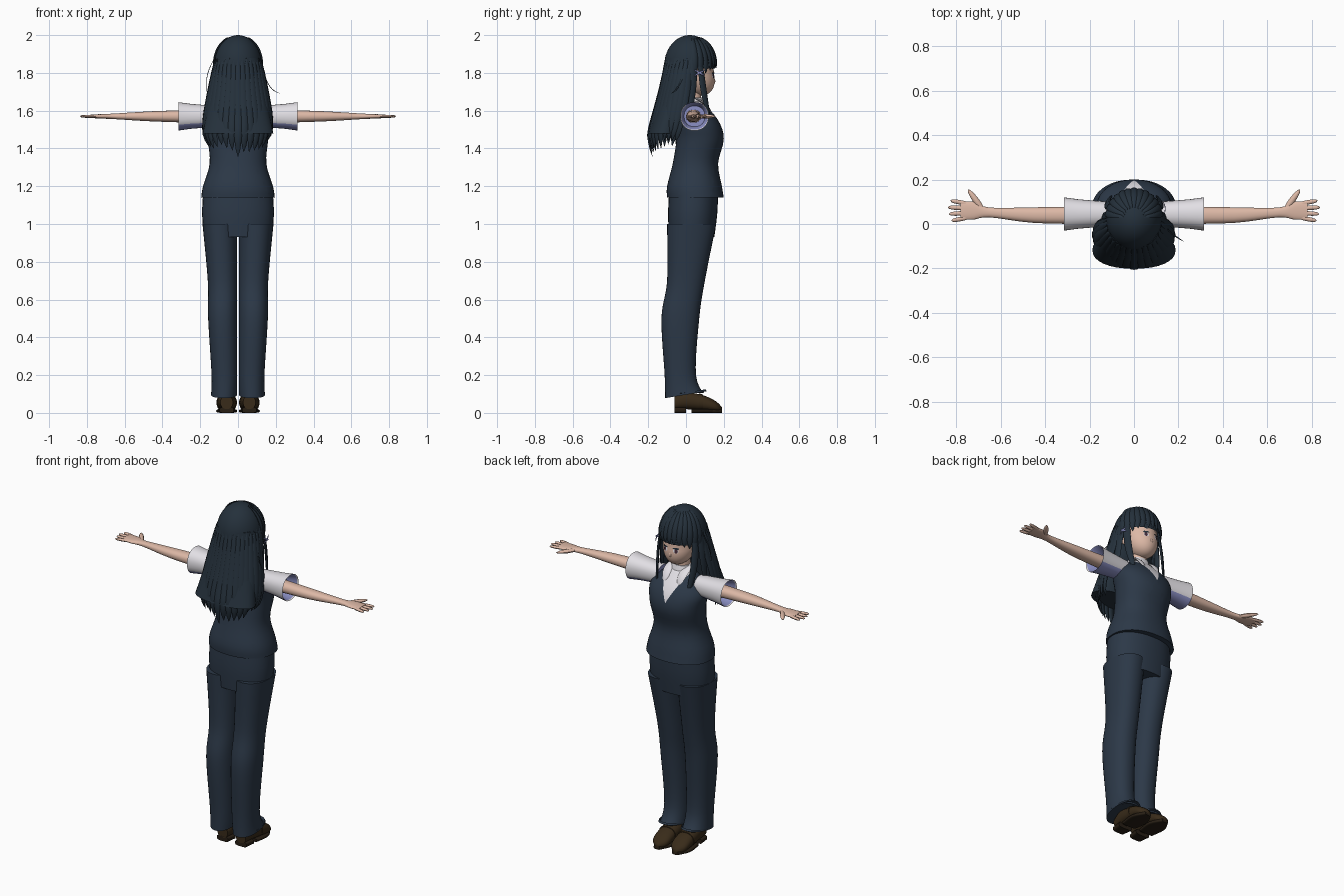
import bpy, bmesh, random
from math import sin, cos, pi, radians
from mathutils import Vector, Matrix

random.seed(4)
if "Cube" in bpy.data.objects:
    bpy.data.objects.remove(bpy.data.objects["Cube"])


def material(name, *rgb):
    mat = bpy.data.materials.new(name)
    mat.use_nodes = True
    mat.diffuse_color = (*rgb, 1)
    mat.node_tree.nodes["Principled BSDF"].inputs["Base Color"].default_value = (*rgb, 1)
    return mat


HAIR = material("blue_black_hair", .018, .03, .044)
CLOTH = material("navy_cloth", .025, .04, .064)
SKIN = material("skin", .72, .48, .38)
WHITE = material("white_shirt", .76, .74, .78)
LAVENDER = material("lavender_lining", .26, .28, .56)
LEATHER = material("brown_leather", .04, .024, .01)
SOLE = material("dark_sole", .02, .013, .007)
IRIS = material("plum_iris", .06, .025, .04)
LIP = material("lip", .5, .2, .17)

SIDES = (-1, 1)
SHOULDER_HEIGHT = 1.57
SHOE_CENTRE = .06
LEG_GAP = .004


def finish(name, bm, *mats):
    mesh = bpy.data.meshes.new(name)
    bm.to_mesh(mesh)
    bm.free()
    for mat in mats:
        mesh.materials.append(mat)
    part = bpy.data.objects.new(name, mesh)
    bpy.context.collection.objects.link(part)
    bpy.ops.object.select_all(action="DESELECT")
    part.select_set(True)
    bpy.context.view_layer.objects.active = part
    bpy.ops.object.shade_smooth_by_angle(angle=radians(50))
    return part


def bridge(rings, capped=True):
    # join equal rings of points into a tube
    bm = bmesh.new()
    loops = [[bm.verts.new(point) for point in ring] for ring in rings]
    for low, high in zip(loops, loops[1:]):
        for i in range(len(low)):
            bm.faces.new((low[i - 1], low[i], high[i], high[i - 1]))
    bm.faces.new(loops[0])
    if capped:
        bm.faces.new(loops[-1])
    bmesh.ops.recalc_face_normals(bm, faces=bm.faces)
    return bm


def smooth_rows(rows, steps):
    # Catmull-Rom interpolation of every column
    last = len(rows) - 1
    result = []
    for i in range(last):
        near = [rows[max(0, min(last, i + k))] for k in (-1, 0, 1, 2)]
        for t in (step / steps for step in range(steps)):
            result.append([b + t / 2 * (c - a + t * (2 * a - 5 * b + 4 * c - d + t * (3 * (b - c) + d - a)))
                           for a, b, c, d in zip(*near)])
    return result + [rows[-1]]


def loft(rows, place, steps=4, sides=32, power=.9):
    # rows: position, first half size, middle, second half size
    rings = []
    for position, first, middle, second in smooth_rows(rows, steps):
        ring = []
        for angle in (2 * pi * i / sides for i in range(sides)):
            c, s = cos(angle), sin(angle)
            c, s = (abs(c) ** power * (1 if c > 0 else -1), abs(s) ** power * (1 if s > 0 else -1))
            ring.append(place(position, first, first * c, middle + second * s))
        rings.append(ring)
    return bridge(rings)


def upright(side=0):
    return lambda z, half, x, y: (side * (half + LEG_GAP) + x, y, z)


def sideways(side):
    return lambda x, half, z, y: (side * x, y, SHOULDER_HEIGHT + z)


def lengthways(side):
    return lambda y, half, x, z: (side * SHOE_CENTRE + x, y, z)


def strand(name, path, width, mat, flat=.4, out=None, taper=.5, steps=14):
    # flattened tube along path(t), narrowing at both ends
    points = [Vector(path(i / steps)) for i in range(steps + 1)]
    rings = []
    for i, point in enumerate(points):
        along = (points[min(i + 1, steps)] - points[max(i - 1, 0)]).normalized()
        across = along.cross(Vector(out or (point.x, point.y, 0))).normalized()
        normal = across.cross(along)
        w = width * max(sin(pi * i / steps), .001) ** taper
        rings.append([point + w * (across * cos(a) + normal * flat * sin(a))
                      for a in (pi * k / 4 for k in range(8))])
    return finish(name, bridge(rings), mat)


def bow(start, end, bend=(0, 0, 0)):
    return lambda t: Vector(start).lerp(Vector(end), t) + Vector(bend) * sin(pi * t)


def ball(centre, radii):
    bm = bmesh.new()
    bmesh.ops.create_uvsphere(bm, u_segments=40, v_segments=28, radius=1,
                              matrix=Matrix.Translation(centre) @ Matrix.Diagonal((*radii, 1)))
    return bm


# Vest, cut along a V neckline that shows the shirt
vest = loft([(1.14, .195, .05, .15), (1.2, .185, .045, .145), (1.32, .15, .05, .12), (1.45, .16, .075, .125),
             (1.55, .165, .06, .11), (1.65, .06, .04, .045)], upright(), sides=40)
neckline = Vector((0, 0, 1.485))
for s in SIDES:
    bmesh.ops.bisect_plane(vest, geom=vest.verts[:] + vest.edges[:] + vest.faces[:],
                           plane_co=neckline, plane_no=(s, 0, -.5))
for face in vest.faces:
    c = face.calc_center_median()
    face.material_index = int(c.y > .04 and abs(c.x) < (c.z - neckline.z) / 2)
finish("vest", vest, CLOTH, WHITE)

# Neck and collar
finish("neck", loft([(1.6, .05, .03, .05), (1.74, .045, .03, .05)], upright()), SKIN)
finish("collar", loft([(1.62, .07, .035, .065), (1.67, .056, .03, .055)], upright()), WHITE)
for s in SIDES:
    strand("collar_flap", bow((s * .06, .04, 1.67), (s * .045, .14, 1.58), (0, .01, .01)), .025, WHITE,
           flat=.25, out=(0, 1, 1))

# Trousers with slanted hems
finish("trouser_hips", loft([(.93, .18, .03, .12), (1.05, .19, .035, .13), (1.16, .185, .04, .13)],
                            upright()), CLOTH)
for s in SIDES:
    leg = loft([(.08, .07, 0, .11), (.2, .068, -.03, .083), (.5, .077, -.03, .1), (.7, .078, 0, .1),
                (1, .092, .03, .13)], upright(s), steps=6)
    for v in leg.verts:
        if v.co.z < .1:
            v.co.z += (v.co.y + .1) / 6
    finish("trouser_leg", leg, CLOTH)

# Loafers
for s in SIDES:
    finish("shoe", loft([(-.06, .033, .055, .035), (0, .045, .065, .045), (.1, .052, .05, .04),
                         (.16, .045, .033, .027), (.19, .01, .02, .01)], lengthways(s)), LEATHER)
    finish("shoe_strap", loft([(.07, .053, .058, .045), (.09, .055, .055, .042)], lengthways(s)), LEATHER)
    finish("shoe_sole", loft([(.03, .045, .01, .01), (.12, .055, .01, .01), (.19, .02, .01, .01)],
                             lengthways(s), power=.5), SOLE)
    finish("shoe_heel", loft([(-.06, .037, .015, .015), (0, .045, .015, .015)], lengthways(s),
                             power=.5), SOLE)

# Short sleeves, turned in at the cuff, with lavender lining and underside
for s in SIDES:
    cuffs = [(.12, .055), (.25, .066), (.315, .075), (.31, .07), (.25, .055)]
    sleeve = loft([(x, r, .045, r) for x, r in cuffs], sideways(s), steps=1)
    for i, face in enumerate(sleeve.faces):
        face.material_index = int(i >= 3 * 32 or face.normal.z < -.6)
    finish("sleeve", sleeve, WHITE, LAVENDER)

# Arms and hands
for s in SIDES:
    finish("arm", loft([(.2, .035, .04, .04), (.45, .027, .04, .035), (.65, .015, .052, .022),
                        (.72, .012, .06, .04), (.78, .009, .06, .04)], sideways(s)), SKIN)
    for i in range(4):
        tip = .84 - .012 * abs(i - 1.7)
        strand("finger", bow((s * .74, .03 + .02 * i, SHOULDER_HEIGHT),
                             (s * tip, .015 + .03 * i, SHOULDER_HEIGHT)), .01, SKIN,
               flat=.8, out=(0, 0, 1), taper=.25)
    strand("thumb", bow((s * .67, .05, SHOULDER_HEIGHT), (s * .747, .156, SHOULDER_HEIGHT)), .014, SKIN,
           flat=.8, out=(0, 0, 1))

# Head with the jaw pushed forward, nose and ears
skull = ball((0, .04, 1.81), (.097, .107, .13))
for v in skull.verts:
    v.co.y += max(0, 1.8 - v.co.z) / 3
head = finish("head", skull, SKIN)
strand("nose", bow((0, .138, 1.78), (0, .142, 1.735), (0, .006, 0)), .009, SKIN, flat=1, out=(0, 1, 0))
for s in SIDES:
    finish("ear", ball((s * .1, .035, 1.775), (.008, .017, .03)), SKIN)


# Painted face plates, wrapped onto the head
def face_plate(name, x, z, wide, tall, mat, lift):
    bm = bridge([[(x + k * wide * cos(a), .16, z + k * tall * sin(a))
                  for a in (pi * i / 10 for i in range(20))] for k in (.3, .7, 1)], capped=False)
    wrap = finish(name, bm, mat).modifiers.new("wrap", "SHRINKWRAP")
    wrap.target, wrap.wrap_mode, wrap.offset = head, "ABOVE_SURFACE", lift


for x in (-.042, .042):
    face_plate("eye_white", x, 1.785, .021, .014, WHITE, .0015)
    face_plate("iris", x, 1.786, .012, .014, IRIS, .003)
    face_plate("eyelash", x, 1.8, .024, .004, HAIR, .004)
    face_plate("eyebrow", x, 1.825, .02, .003, HAIR, .002)
face_plate("mouth", 0, 1.71, .012, .002, LIP, .002)

# Hair crown
crown = ball((0, .02, 1.84), (.125, .135, .16))
bmesh.ops.delete(crown, geom=[v for v in crown.verts if v.co.z < 1.82], context="VERTS")
finish("hair_crown", crown, HAIR)


# Long back hair: t runs from the crown down, widening and sweeping back
def fall(t):
    return 1.88 - .4 * t, .12 + .075 * min(t, 1), -.11 - .095 * min(t, 1) ** 1.5


mass = []
for z, wide, back, front in ((*fall(i / 8), .09 - .015 * i) for i in range(9)):
    mass.append((z, wide - .008, (back + front) / 2, (front - back) / 2 - .004))
finish("hair_back", loft(mass, upright(), steps=1), HAIR)


def back_path(angle, length):
    def path(t):
        z, wide, back = fall(t * length)
        middle = .01 - .08 * t
        inward = 1 - .2 * t ** 6
        return wide * inward * sin(angle), middle + (back - middle) * inward * cos(angle), z
    return path


for i in range(-9, 10):
    angle = radians(11 * i)
    length = 1.33 - .15 * abs(sin(angle)) - random.uniform(0, .1)
    strand("back_lock", back_path(angle, length), .026, HAIR)


# Fringe over the forehead
def fringe_path(angle):
    def path(t):
        rise = 1.2 - t * (1.3 + .35 * abs(sin(angle)) ** 3)
        return .127 * cos(rise) * sin(angle), .02 + .14 * cos(rise) * cos(angle), 1.84 + .16 * sin(rise)
    return path


for i in range(-6, 7):
    strand("fringe_lock", fringe_path(radians(13 * i)), .018, HAIR)

# Locks framing the face, and loose strands
for s in SIDES:
    strand("side_lock", bow((s * .1, .07, 1.93), (s * .1, .13, 1.53), (s * .02, -.01, 0)), .02, HAIR)
    strand("temple_lock", bow((s * .105, .045, 1.93), (s * .14, .02, 1.58), (s * .01, 0, 0)), .025, HAIR)
strand("loose_strand", bow((-.11, .03, 1.9), (-.168, 0, 1.7), (-.02, 0, 0)), .004, HAIR)
strand("loose_strand", bow((.13, 0, 1.83), (.225, -.08, 1.69), (-.01, 0, -.03)), .004, HAIR)

# Crossed hair clip
for s in SIDES:
    strand("hair_clip", bow((.135, .045, 1.8 - s * .016), (.13, .1, 1.8 + s * .016), (.008, 0, 0)), .005,
           LAVENDER, out=(1, 0, 0))
